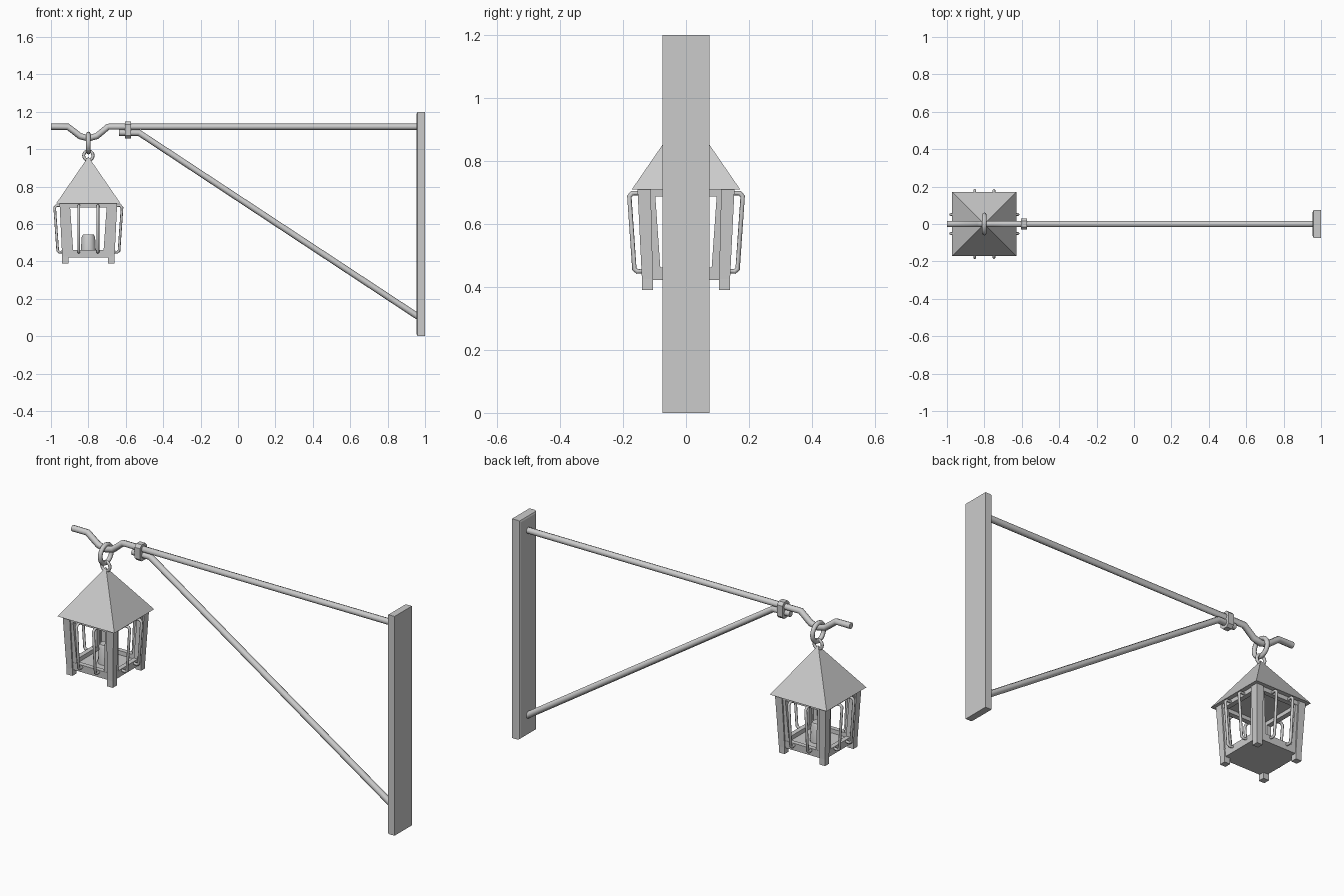
import bpy, bmesh, math
from mathutils import Matrix, Vector

cube = bpy.data.objects.get("Cube")
if cube:
    bpy.data.objects.remove(cube, do_unlink=True)

GREY = (0.6, 0.6, 0.6, 1)
iron = bpy.data.materials.new("grey_iron")
iron.use_nodes = True
iron.diffuse_color = GREY
iron.node_tree.nodes["Principled BSDF"].inputs["Base Color"].default_value = GREY

LX = -0.8                                   # lantern axis
CENTRE = Matrix.Translation((LX, 0, 0))
QUARTERS = [CENTRE @ Matrix.Rotation(k * math.pi / 2, 4, 'Z') for k in range(4)]
SIDES = ("front", "left", "back", "right")


def finish(bm, name, smooth=False):
    bmesh.ops.recalc_face_normals(bm, faces=bm.faces)
    mesh = bpy.data.meshes.new(name)
    bm.to_mesh(mesh)
    bm.free()
    mesh.materials.append(iron)
    ob = bpy.data.objects.new(name, mesh)
    bpy.context.collection.objects.link(ob)
    if smooth:
        bpy.ops.object.select_all(action='DESELECT')
        ob.select_set(True)
        bpy.context.view_layer.objects.active = ob
        bpy.ops.object.shade_smooth_by_angle(angle=math.radians(50))
    return ob


def add_block(bm, low, high, z0, z1):
    """Tapered block: low and high are (x0, x1, y0, y1) at z0 and z1."""
    rings = []
    for (xa, xb, ya, yb), z in ((low, z0), (high, z1)):
        rings.append([bm.verts.new((x, y, z)) for x, y in
                      ((xa, ya), (xb, ya), (xb, yb), (xa, yb))])
    a, b = rings
    bm.faces.new(a)
    bm.faces.new(b)
    for i in range(4):
        j = (i + 1) % 4
        bm.faces.new((a[i], a[j], b[j], b[i]))


def tube(name, points, radius, matrix=Matrix(), closed=False):
    """Round eight-sided bar swept along points."""
    curve = bpy.data.curves.new(name, 'CURVE')
    curve.dimensions = '3D'
    curve.bevel_depth = radius
    curve.bevel_resolution = 2
    curve.use_fill_caps = True
    spline = curve.splines.new('POLY')
    spline.points.add(len(points) - 1)
    for p, co in zip(spline.points, points):
        p.co = (*co, 1)
    spline.use_cyclic_u = closed
    spline.use_smooth = True
    curve.materials.append(iron)
    ob = bpy.data.objects.new(name, curve)
    ob.matrix_world = matrix
    bpy.context.collection.objects.link(ob)
    return ob


def ring(name, z, major, minor, axis):
    points = []
    for i in range(20):
        a = math.tau * i / 20
        u, v = major * math.cos(a), z + major * math.sin(a)
        points.append((LX, u, v) if axis == 'X' else (LX + u, 0, v))
    tube(name, points, minor, closed=True)


# Wall plate, chamfered on the side facing the lantern
bm = bmesh.new()
add_block(bm, (0.955, 1, -0.075, 0.075), (0.955, 1, -0.075, 0.075), 0, 1.2)
edges = [e for e in bm.edges if all(v.co.x < 0.97 for v in e.verts)]
bmesh.ops.bevel(bm, geom=edges, offset=0.012, segments=2, profile=0.5, affect='EDGES')
finish(bm, "wall_plate")

# Arm with the dip that holds the ring, and the diagonal brace
tube("arm", [(x, 0, z) for x, z in
             ((-1, 1.12), (-0.91, 1.12), (-0.845, 1.07), (-0.8, 1.058),
              (-0.755, 1.07), (-0.695, 1.12), (0.96, 1.12))], 0.017)
tube("brace", [(-0.635, 0, 1.088), (-0.53, 0, 1.088), (0.97, 0, 0.1)], 0.017)

# Collar clamping arm and brace together
bm = bmesh.new()
box = (-0.605, -0.572, -0.03, 0.03)
add_block(bm, box, box, 1.058, 1.148)
edges = [e for e in bm.edges if abs(e.verts[0].co.x - e.verts[1].co.x) > 0.01]
bmesh.ops.bevel(bm, geom=edges, offset=0.015, segments=1, affect='EDGES')
finish(bm, "collar")

# Hanging rings
ring("hook_ring", 1.033, 0.049, 0.012, 'X')
ring("roof_ring", 0.966, 0.025, 0.008, 'Y')

# Roof
bm = bmesh.new()
bmesh.ops.create_cone(bm, cap_ends=True, segments=4, radius1=0.172 * math.sqrt(2), radius2=0,
                      depth=0.25, matrix=Matrix.Translation((LX, 0, 0.835))
                      @ Matrix.Rotation(math.pi / 4, 4, 'Z'))
finish(bm, "roof")

# Floor
bm = bmesh.new()
base = (-0.13, 0.13, -0.13, 0.13)
add_block(bm, base, base, 0.422, 0.44)
bm.transform(CENTRE)
finish(bm, "lantern_floor")

for side, turn in zip(SIDES, QUARTERS):
    # Leaning corner post with its foot
    bm = bmesh.new()
    foot = (-0.14, -0.105, -0.14, -0.105)
    add_block(bm, foot, foot, 0.39, 0.425)
    add_block(bm, foot, (-0.154, -0.112, -0.154, -0.112), 0.425, 0.71)
    bm.transform(turn)
    finish(bm, side + "_corner_post")

    # Window frame: two stiles, bottom and top rail
    bm = bmesh.new()
    for s in (-1, 1):
        add_block(bm, (s * 0.115, s * 0.079, -0.133, -0.11),
                  (s * 0.125, s * 0.099, -0.146, -0.122), 0.425, 0.71)
    add_block(bm, (-0.11, 0.11, -0.134, -0.109), (-0.11, 0.11, -0.136, -0.111), 0.422, 0.462)
    add_block(bm, (-0.12, 0.12, -0.147, -0.121), (-0.12, 0.12, -0.148, -0.122), 0.688, 0.71)
    bm.transform(turn)
    finish(bm, side + "_window_frame")

    # Two guard bars bent outward
    for s, label in ((-1, "_guard_bar_a"), (1, "_guard_bar_b")):
        path = [(s * 0.051, y, z) for y, z in
                ((-0.14, 0.698), (-0.171, 0.698), (-0.18, 0.688),
                 (-0.164, 0.457), (-0.155, 0.449), (-0.125, 0.452))]
        tube(side + label, path, 0.0075, turn)

# Candle, turned from a profile
bm = bmesh.new()
profile = ((0, 0.44), (0.041, 0.44), (0.036, 0.53), (0.029, 0.543), (0, 0.545))
verts = [bm.verts.new((r, 0, z)) for r, z in profile]
edges = [bm.edges.new(pair) for pair in zip(verts, verts[1:])]
bmesh.ops.spin(bm, geom=verts + edges, cent=(0, 0, 0), axis=(0, 0, 1),
               angle=math.tau, steps=12)
bmesh.ops.remove_doubles(bm, verts=bm.verts, dist=0.0005)
bm.transform(CENTRE)
finish(bm, "candle", smooth=True)
